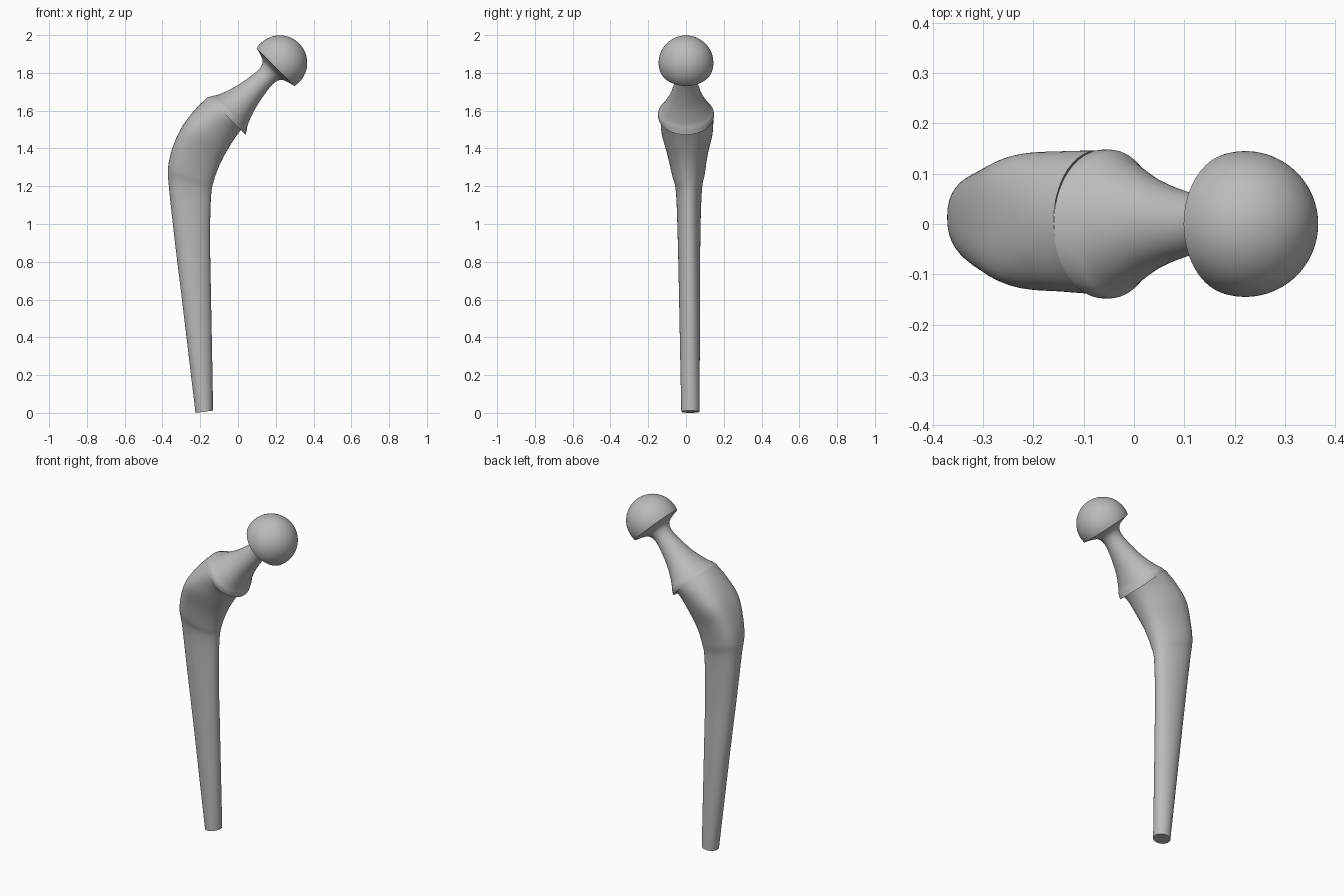
import bpy, bmesh, math
from math import sin, cos, pi, radians
from mathutils import Vector

if "Cube" in bpy.data.objects:
    bpy.data.objects.remove(bpy.data.objects["Cube"], do_unlink=True)

metal = bpy.data.materials.new("satin grey metal")
metal.use_nodes = True
GREY = (0.5, 0.5, 0.5, 1)
metal.diffuse_color = GREY
metal.node_tree.nodes["Principled BSDF"].inputs["Base Color"].default_value = GREY

SIDES = 64


def spline(keys, steps):
    """Catmull-Rom interpolation through tuples of any length."""
    out = []
    for i in range(len(keys) - 1):
        a, b, c, d = (keys[max(0, min(len(keys) - 1, i + j))] for j in (-1, 0, 1, 2))
        for n in range(steps):
            t = n / steps
            out.append([0.5 * (2 * q + (r - p) * t + (2 * p - 5 * q + 4 * r - s) * t ** 2
                               + (3 * q - p - 3 * r + s) * t ** 3)
                        for p, q, r, s in zip(a, b, c, d)])
    return out + [list(keys[-1])]


def egg(outer, inner, mid_y, half_y, skew=0, power=1):
    """Closed section between two outline points, widest nearer the outer one."""
    mid, half = (outer + inner) / 2, (inner - outer) / 2
    ring = []
    for i in range(SIDES):
        a = 2 * pi * i / SIDES
        p = mid + half * (cos(a) - skew * sin(a) ** 2)
        p.y = mid_y + half_y * math.copysign(abs(sin(a)) ** power, sin(a))
        ring.append(p)
    return ring


def loft(name, rings, cap_start=False):
    bm = bmesh.new()
    loops = [[bm.verts.new(p) for p in ring] for ring in rings]
    for a, b in zip(loops, loops[1:]):
        for i in range(SIDES):
            j = (i + 1) % SIDES
            bm.faces.new((a[i], a[j], b[j], b[i]))
    if cap_start:
        bm.faces.new(loops[0])
    bmesh.ops.remove_doubles(bm, verts=bm.verts, dist=1e-5)
    bmesh.ops.recalc_face_normals(bm, faces=bm.faces)
    mesh = bpy.data.meshes.new(name)
    bm.to_mesh(mesh)
    bm.free()
    mesh.materials.append(metal)
    obj = bpy.data.objects.new(name, mesh)
    bpy.context.collection.objects.link(obj)
    bpy.ops.object.select_all(action='DESELECT')
    obj.select_set(True)
    bpy.context.view_layer.objects.active = obj
    bpy.ops.object.shade_smooth_by_angle(angle=radians(40))
    return obj


# Stem: outer x, z; inner x, z; y centre, y half width, skew, roundness power
stem_keys = [
    (-.225, .00, -.132, .012, .023, .048, .00, 1.0),
    (-.262, .31, -.137, .31, .021, .052, .05, .95),
    (-.299, .62, -.143, .62, .019, .056, .08, .92),
    (-.337, .93, -.148, .93, .016, .060, .12, .9),
    (-.366, 1.20, -.143, 1.14, .015, .069, .2, .88),
    (-.370, 1.30, -.130, 1.222, .012, .088, .26, .86),
    (-.347, 1.402, -.093, 1.323, .008, .108, .3, .85),
    (-.300, 1.508, -.040, 1.418, .006, .134, .3, .85),
    (-.230, 1.603, -.002, 1.475, .005, .140, .15, .92),
    (-.160, 1.672, .015, 1.497, .003, .143, .00, 1.0),
]
loft("stem", [egg(Vector((k[0], 0, k[1])), Vector((k[2], 0, k[3])), *k[4:])
              for k in spline(stem_keys, 8)], cap_start=True)

# Neck axis runs at 45 degrees up from the centre of the collar
origin = Vector((-.06, 0, 1.572))
along = Vector((1, 0, 1)).normalized()
across = Vector((1, 0, -1)).normalized()


def disc(s, r, ry):
    c = origin + along * s
    return egg(c - across * r, c + across * r, 0, ry)


# Collar and neck: distance along axis, radius, y radius
neck_keys = [
    (.000, .141, .148), (.025, .126, .146), (.057, .107, .127), (.137, .079, .090),
    (.230, .060, .064), (.297, .054, .055), (.338, .068, .068),
    (.356, .104, .104), (.366, .1414, .1414),
]
loft("collar_and_neck", [disc(*k) for k in spline(neck_keys, 6)], cap_start=True)

# Ball head: sphere cut flat below its centre
R, S = .145, .398
start = math.acos((.366 - S) / R)
head = []
for i in range(33):
    a = start * (1 - i / 32)
    head.append(disc(S + R * cos(a), R * sin(a), R * sin(a)))
loft("ball_head", head)
